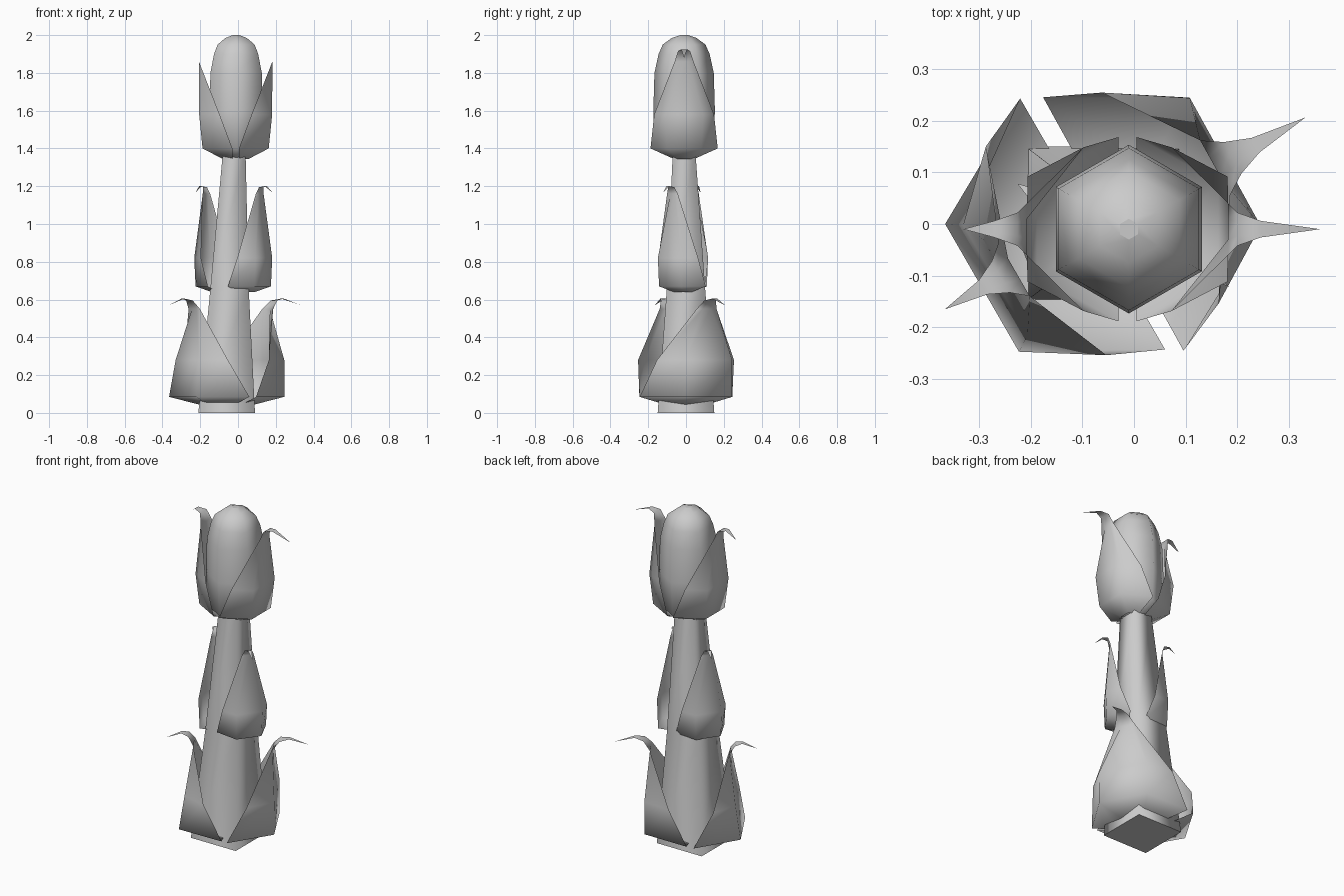
import bpy, bmesh
from math import sin, cos, radians, pi

if "Cube" in bpy.data.objects:
    bpy.data.objects.remove(bpy.data.objects["Cube"])


def finish(bm, name, closed):
    """Turn a bmesh into a smooth-shaded object; flat caps keep sharp rims."""
    if closed:
        bmesh.ops.recalc_face_normals(bm, faces=bm.faces)
    for f in bm.faces:
        f.smooth = True
    if closed:
        for f in bm.faces:
            if abs(f.normal.z) > 0.99:
                f.smooth = False
                for e in f.edges:
                    e.smooth = False
    mesh = bpy.data.meshes.new(name)
    bm.to_mesh(mesh)
    bm.free()
    obj = bpy.data.objects.new(name, mesh)
    bpy.context.collection.objects.link(obj)
    return obj


def loft(name, sides, start, rings):
    """Closed tapering solid from rings of (cx, cy, z, radius)."""
    bm = bmesh.new()
    loops = []
    for cx, cy, z, r in rings:
        loops.append([bm.verts.new((cx + r * cos(start + 2 * pi * i / sides),
                                    cy + r * sin(start + 2 * pi * i / sides), z))
                      for i in range(sides)])
    for a, b in zip(loops, loops[1:]):
        for i in range(sides):
            j = (i + 1) % sides
            bm.faces.new((a[i], a[j], b[j], b[i]))
    bm.faces.new(loops[0][::-1])
    bm.faces.new(loops[-1])
    return finish(bm, name, True)


def scale_leaf(name, centre, heading, body, curl):
    """Leaf sheet wrapped around the stalk with a curled pointed tip.
    body rows: (z, edge radius, inner radius, half angle)
    curl rows: (z, radius, half width), the last one is the tip."""
    bm = bmesh.new()
    h = radians(heading)

    def vert(u, v, z):
        return bm.verts.new((centre[0] + u * cos(h) - v * sin(h),
                             centre[1] + u * sin(h) + v * cos(h), z))

    rows = []
    for z, re, ri, half in body:
        inner = min(30, half * 0.45)
        rows.append([vert(r * cos(radians(a)), r * sin(radians(a)), z)
                     for r, a in ((re, -half), (ri, -inner), (ri, inner), (re, half))])
    for z, r, w in curl[:-1]:
        rows.append([vert(r, k * w, z) for k in (-1, -0.4, 0.4, 1)])
    for a, b in zip(rows, rows[1:]):
        for i in range(3):
            bm.faces.new((a[i], a[i + 1], b[i + 1], b[i]))
    z, r, w = curl[-1]
    tip = vert(r, 0, z)
    for i in range(3):
        bm.faces.new((rows[-1][i], rows[-1][i + 1], tip))
    return finish(bm, name, False)


# Square leaning stalk
q = 2 ** 0.5
loft("stalk", 4, pi / 4, [(-.06, 0, 0, .15 * q), (-.045, 0, .65, .102 * q),
                          (-.02, -.01, 1.38, .06 * q)])

# Six-sided bud
loft("bud", 6, pi / 2, [(-.01, -.01, z, r) for z, r in
                        ((1.35, .06), (1.4, .155), (1.6, .163), (1.8, .157),
                         (1.9, .135), (1.95, .113), (1.985, .065), (2.0, .02))])

# Lower pair of leaves
for name, c, a, mid, tip in (("lower_leaf_left", (-.08, 0), 210, .25, .33),
                             ("lower_leaf_right", (-.04, 0), 29, .285, .425)):
    scale_leaf(name, c, a,
               [(.045, .13, .13, 90), (.085, .28, .285, 90), (.28, .255, mid, 66)],
               [(.55, tip * .53, .06), (.595, tip * .62, .035),
                (.605, tip * .74, .016), (.57, tip, 0)])

# Middle pair of leaves
for name, c, a, tip in (("middle_leaf_right", (.03, -.01), 324, .19),
                        ("middle_leaf_left", (-.08, -.02), 146, .175)):
    scale_leaf(name, c, a,
               [(.64, .05, .06, 90), (.67, .142, .145, 90), (.82, .14, .152, 68)],
               [(1.16, .105, .035), (1.195, .115, .02), (1.2, .145, .01), (1.165, tip, 0)])

# Upper pair of leaves hugging the bud
for name, c, a, tip in (("upper_leaf_right", (.005, -.01), 0, .355),
                        ("upper_leaf_left", (-.03, -.01), 180, .30)):
    scale_leaf(name, c, a,
               [(1.345, .055, .06, 90), (1.4, .178, .182, 90), (1.58, .172, .203, 67)],
               [(1.86, .177, .05), (1.915, .195, .032), (1.925, .24, .016), (1.88, tip, 0)])
